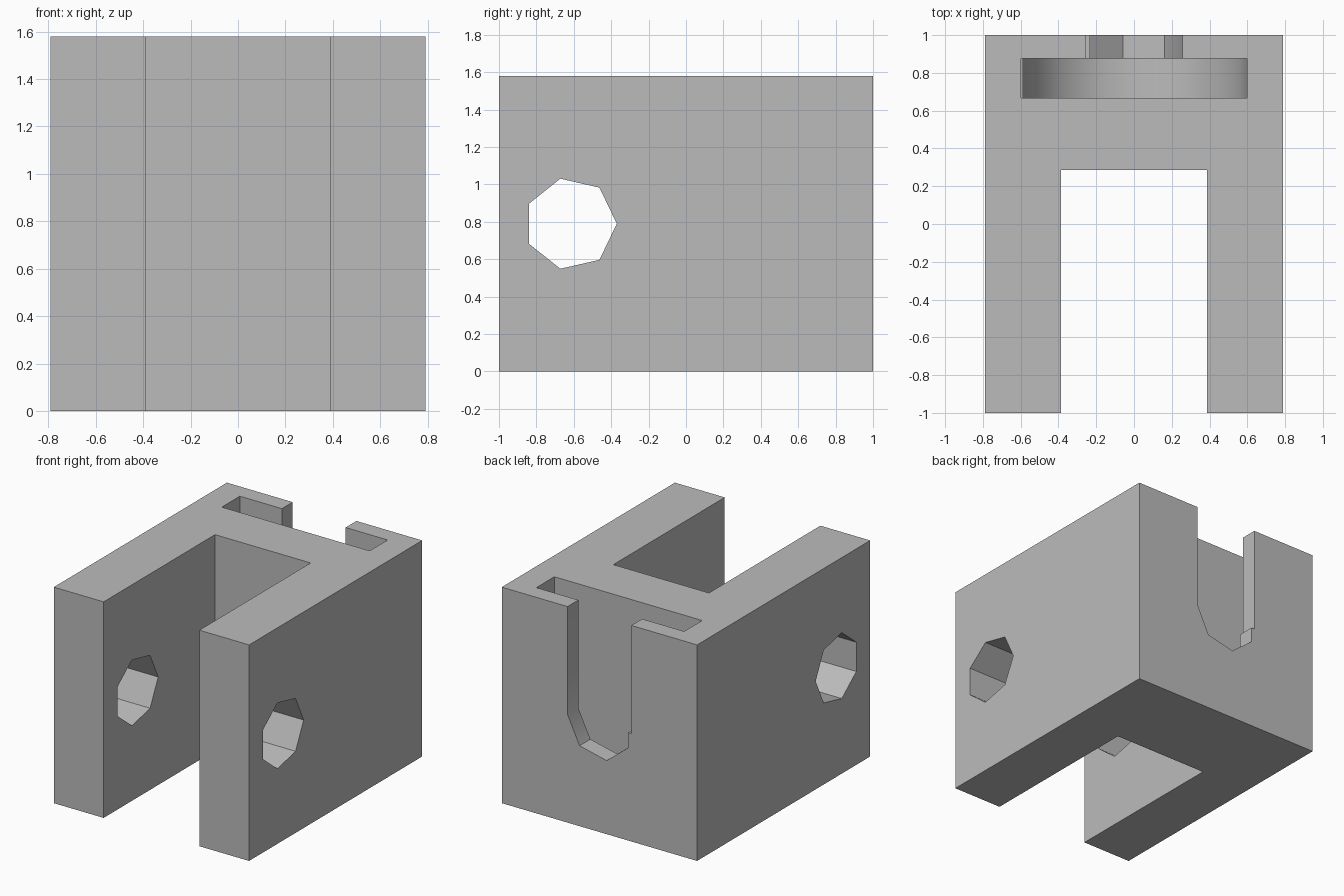
import bpy, bmesh
from math import sin, cos, pi
from mathutils import Vector

if "Cube" in bpy.data.objects:
    bpy.data.objects.remove(bpy.data.objects["Cube"], do_unlink=True)

HALF_W, HEIGHT, MID = 0.79, 1.58, 0.79

grey = bpy.data.materials.new("plain grey")
grey.use_nodes = True
grey.diffuse_color = (0.5, 0.5, 0.5, 1)
grey.node_tree.nodes["Principled BSDF"].inputs["Base Color"].default_value = (0.5, 0.5, 0.5, 1)


def prism(name, points, offset):
    """Extrude a flat outline along the offset."""
    bm = bmesh.new()
    face = bm.faces.new([bm.verts.new(p) for p in points])
    ext = bmesh.ops.extrude_face_region(bm, geom=[face])
    moved = [v for v in ext["geom"] if isinstance(v, bmesh.types.BMVert)]
    bmesh.ops.translate(bm, verts=moved, vec=Vector(offset))
    bmesh.ops.recalc_face_normals(bm, faces=bm.faces)
    mesh = bpy.data.meshes.new(name)
    bm.to_mesh(mesh)
    bm.free()
    mesh.materials.append(grey)
    obj = bpy.data.objects.new(name, mesh)
    bpy.context.collection.objects.link(obj)
    return obj


def round_bottom_slot(name, r, sides, y0, y1):
    """Slot open at the top, ending in the lower half of a many-sided round."""
    arc = [(r * cos(2 * pi * k / sides), MID - r * sin(2 * pi * k / sides))
           for k in range(sides // 2 + 1)]
    left = arc[-1][0]
    outline = arc + [(left, MID), (-r, MID), (-r, HEIGHT + 0.1), (r, HEIGHT + 0.1)]
    return prism(name, [(x, y0, z) for x, z in outline], (0, y1 - y0, 0))


# U-shaped block
inner, back = 0.387, 0.287
u_shape = [(-HALF_W, -1), (-inner, -1), (-inner, back), (inner, back),
           (inner, -1), (HALF_W, -1), (HALF_W, 1), (-HALF_W, 1)]
block = prism("clevis_block", [(x, y, 0) for x, y in u_shape], (0, 0, HEIGHT))

# Cross hole through both arms
hole = [(-1, -0.617 + 0.247 * cos(2 * pi * k / 7), MID + 0.247 * sin(2 * pi * k / 7))
        for k in range(7)]
cutters = [
    prism("pin_hole_cutter", hole, (2, 0, 0)),
    # Bolt head pocket and the narrower shank slot behind it
    round_bottom_slot("head_pocket_cutter", 0.598, 17, 0.667, 0.875),
    round_bottom_slot("shank_slot_cutter", 0.258, 7, 0.8, 1.1),
]

# Cut the block
bpy.ops.object.select_all(action="DESELECT")
block.select_set(True)
bpy.context.view_layer.objects.active = block
for cutter in cutters:
    mod = block.modifiers.new(cutter.name, "BOOLEAN")
    mod.operation = "DIFFERENCE"
    mod.solver = "EXACT"
    mod.object = cutter
    bpy.ops.object.modifier_apply(modifier=mod.name)
    bpy.data.objects.remove(cutter, do_unlink=True)

bpy.ops.object.shade_smooth_by_angle(angle=pi / 6)
